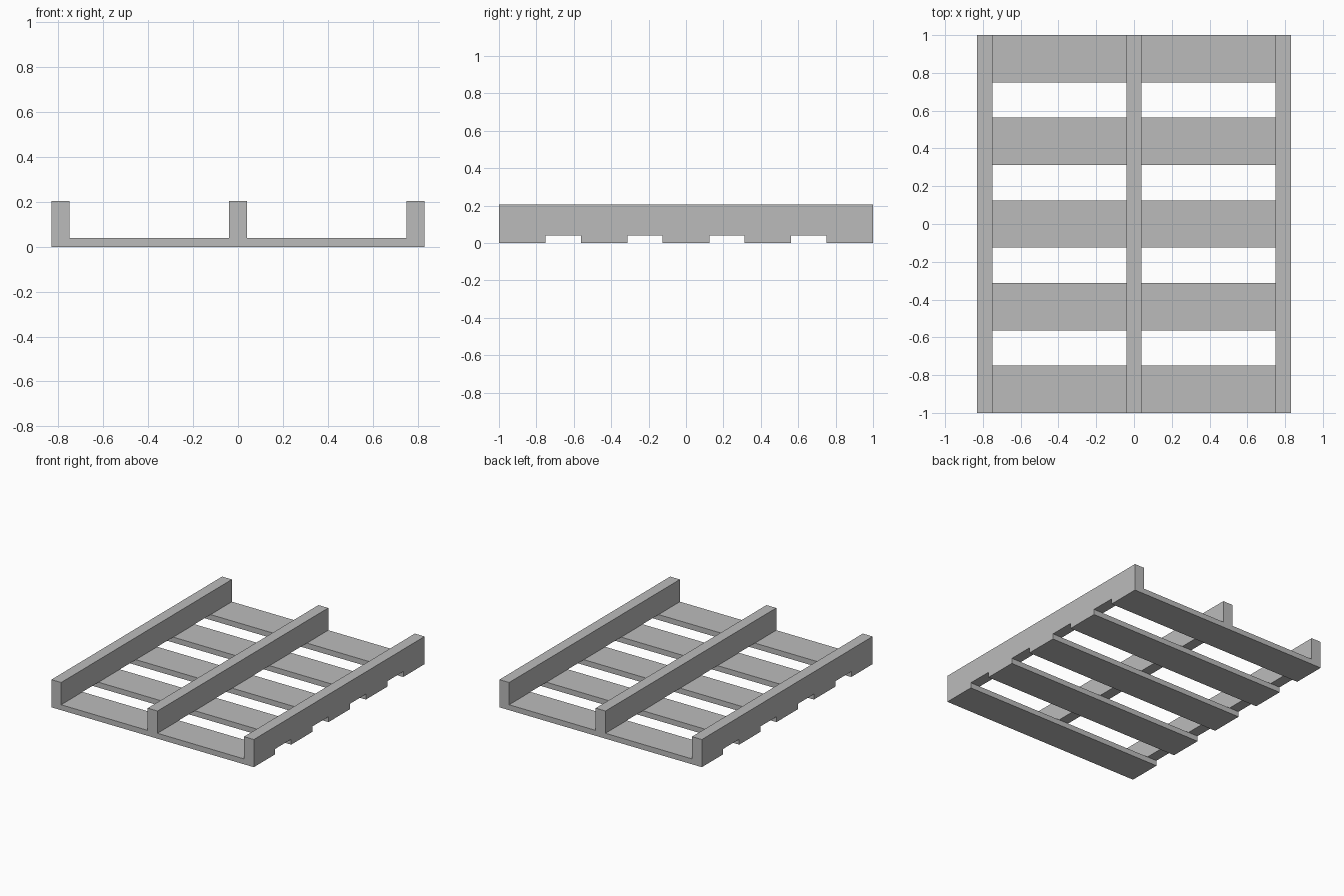
import bpy

cube = bpy.data.objects.get("Cube")
if cube:
    bpy.data.objects.remove(cube, do_unlink=True)

# Single plain grey material
grey = bpy.data.materials.new("plain_grey")
grey.use_nodes = True
colour = (0.5, 0.5, 0.5, 1)
grey.diffuse_color = colour
grey.node_tree.nodes["Principled BSDF"].inputs["Base Color"].default_value = colour

WIDTH, LENGTH, HEIGHT = 1.66, 2.0, 0.205
BOARD_WIDTH, BOARD_THICK = 0.25, 0.04
BEAM_WIDTH = 0.08


def box(name, centre, size):
    """Add a box with its dimensions applied to the mesh."""
    bpy.ops.mesh.primitive_cube_add(size=1, location=centre)
    obj = bpy.context.object
    obj.name = name
    obj.scale = size
    bpy.ops.object.transform_apply(location=False, rotation=False, scale=True)
    obj.data.materials.append(grey)
    return obj


# Five deck boards lying across the ground
pitch = (LENGTH - BOARD_WIDTH) / 4
for i in range(5):
    box(f"deck_board_{i + 1}", (0, (i - 2) * pitch, BOARD_THICK / 2),
        (WIDTH, BOARD_WIDTH, BOARD_THICK))

# Three long beams standing on the boards
beam_height = HEIGHT - BOARD_THICK
beam_x = (WIDTH - BEAM_WIDTH) / 2
for name, x in (("right_beam", -beam_x), ("middle_beam", 0), ("left_beam", beam_x)):
    box(name, (x, 0, BOARD_THICK + beam_height / 2),
        (BEAM_WIDTH, LENGTH, beam_height))
